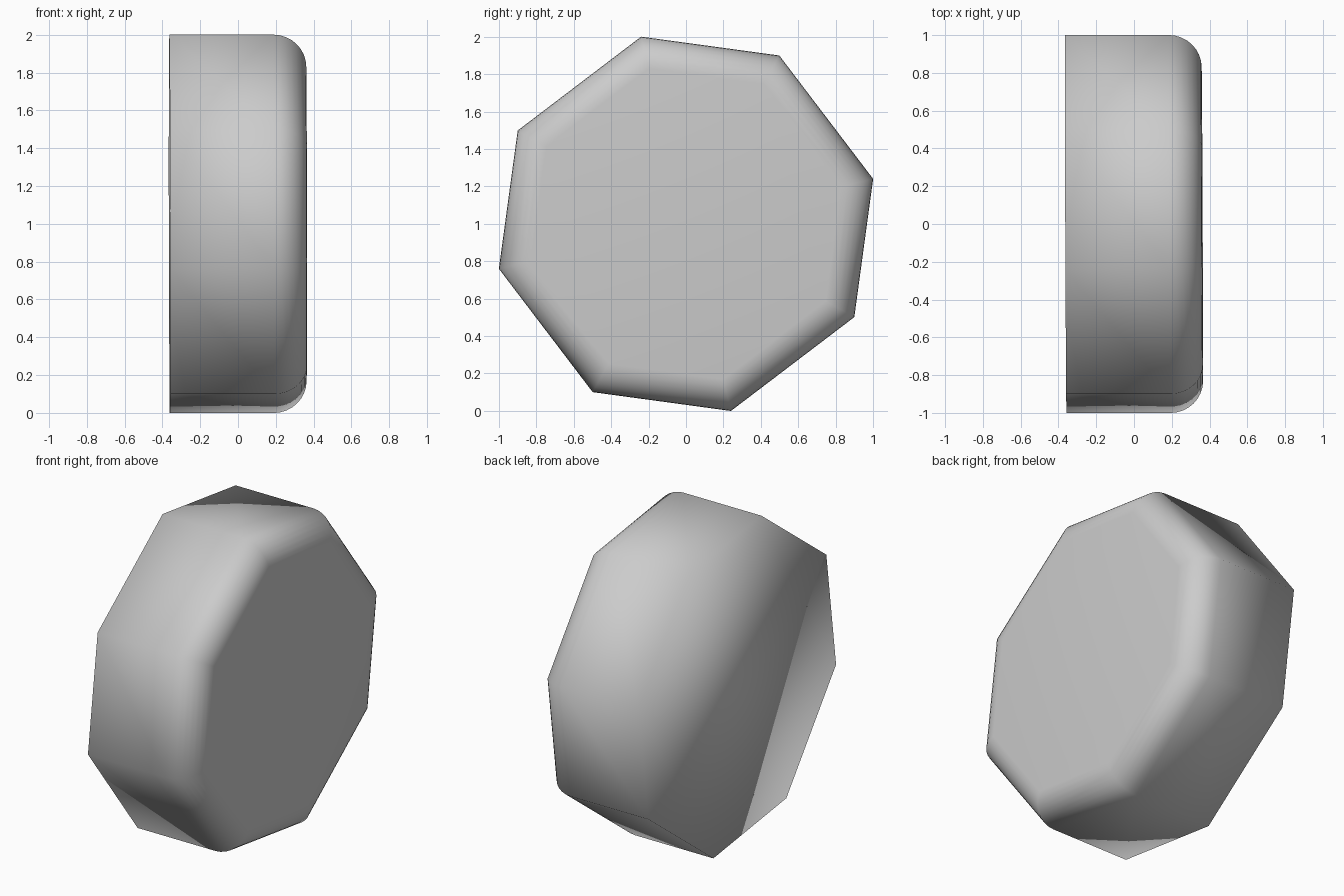
import bpy, bmesh, math

if "Cube" in bpy.data.objects:
    bpy.data.objects.remove(bpy.data.objects["Cube"])

HALF = 0.362      # half thickness along x
FILLET = 0.175    # rounding on the +x rim
RADIUS = 1.029    # corner radius of the octagon
STEPS = 8

# Eight corner angles: two alternating spacings, four-fold symmetric
angles = [math.radians(a + 90 * k) for k in range(4) for a in (13.5, 61.0)]

# Profile (x, corner radius) from the flat back to the rounded front
profile = [(-HALF, RADIUS)]
for i in range(STEPS + 1):
    t = math.pi / 2 * i / STEPS
    profile.append((HALF - FILLET + FILLET * math.sin(t),
                    RADIUS - FILLET + FILLET * math.cos(t)))

bm = bmesh.new()
rings = []
for x, r in profile:
    ring = []
    for a in angles:
        y, z = r * math.cos(a), r * math.sin(a)
        # the disc leans very slightly
        ring.append(bm.verts.new((x - 0.004 * y - 0.002 * z, y, z + 1.0)))
    rings.append(ring)

# Side walls and rounded rim
for lo, hi in zip(rings, rings[1:]):
    for j in range(8):
        k = (j + 1) % 8
        bm.faces.new((lo[j], lo[k], hi[k], hi[j]))

# Flat end faces
bm.faces.new(rings[0][::-1])
bm.faces.new(rings[-1])
bmesh.ops.recalc_face_normals(bm, faces=bm.faces[:])
for f in bm.faces:
    f.smooth = True

mesh = bpy.data.meshes.new("octagonal_disc")
bm.to_mesh(mesh)
bm.free()
bpy.context.collection.objects.link(bpy.data.objects.new("octagonal_disc", mesh))
